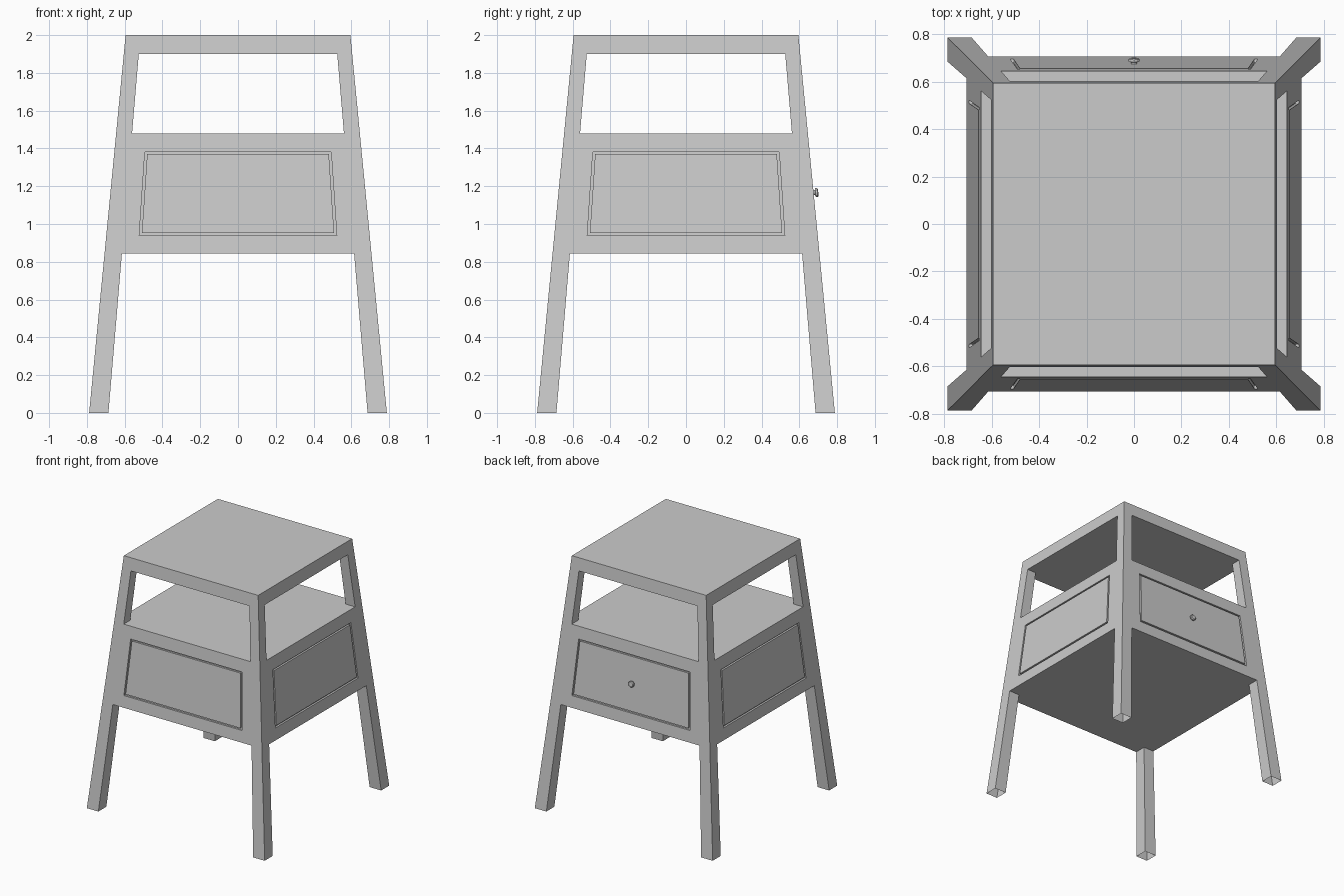
import bpy, bmesh, math
from mathutils import Matrix, Vector

if "Cube" in bpy.data.objects:
    bpy.data.objects.remove(bpy.data.objects["Cube"])

LEVELS = [0.0, 0.845, 1.48, 1.9, 2.0]


def outer(z):
    return 0.788 - 0.0965 * z


def inner(z):
    return 0.686 - 0.0845 * z


def finish(bm, name):
    bmesh.ops.remove_doubles(bm, verts=bm.verts, dist=1e-5)
    bmesh.ops.recalc_face_normals(bm, faces=bm.faces)
    mesh = bpy.data.meshes.new(name)
    bm.to_mesh(mesh)
    bm.free()
    ob = bpy.data.objects.new(name, mesh)
    bpy.context.collection.objects.link(ob)
    return ob


def ring(z0, z1, u0, u1, depth=0.0):
    # Trapezoid lying on (or sunk below) the sloping front side
    return [(s * u, -outer(z) + depth, z)
            for s, u, z in ((-1, u0, z0), (1, u0, z0), (1, u1, z1), (-1, u1, z1))]


def side_quads():
    quads = []
    # Leg fronts, and their inner cheeks where the side is open
    for i, (a, b) in enumerate(zip(LEVELS, LEVELS[1:])):
        for s in (-1, 1):
            quads.append([(s * inner(a), -outer(a), a), (s * outer(a), -outer(a), a),
                          (s * outer(b), -outer(b), b), (s * inner(b), -outer(b), b)])
            if i in (0, 2):
                quads.append([(s * inner(a), -outer(a), a), (s * inner(a), -inner(a), a),
                              (s * inner(b), -inner(b), b), (s * inner(b), -outer(b), b)])
    # Top rail
    quads.append(ring(1.9, 2.0, inner(1.9), inner(2.0)))
    # Drawer side with a narrow groove around a flush panel
    rings = [ring(0.845, 1.48, inner(0.845), inner(1.48)),
             ring(0.938, 1.382, 0.523, 0.493),
             ring(0.938, 1.382, 0.523, 0.493, 0.015),
             ring(0.952, 1.370, 0.509, 0.481, 0.015),
             ring(0.952, 1.370, 0.509, 0.481)]
    for r0, r1 in zip(rings, rings[1:]):
        for k in range(4):
            n = (k + 1) % 4
            quads.append([r0[k], r0[n], r1[n], r1[k]])
    quads.append(rings[-1])
    # Edge strips of the horizontal boards
    for z in LEVELS[1:]:
        i, o = inner(z), outer(z)
        quads.append([(-i, -o, z), (i, -o, z), (i, -i, z), (-i, -i, z)])
    # Corner of the top board
    i, o = inner(2.0), outer(2.0)
    quads.append([(i, -o, 2.0), (o, -o, 2.0), (o, -i, 2.0), (i, -i, 2.0)])
    return quads


# Table body: one side repeated around the four sides
bm = bmesh.new()
for k in range(4):
    turn = Matrix.Rotation(k * math.pi / 2, 3, 'Z')
    for quad in side_quads():
        bm.faces.new([bm.verts.new(turn @ Vector(p)) for p in quad])
# Board centres
for z in LEVELS[1:]:
    i = inner(z)
    bm.faces.new([bm.verts.new(p) for p in ((-i, -i, z), (i, -i, z), (i, i, z), (-i, i, z))])
finish(bm, "nightstand_body")

# Drawer knob: turned profile (radius, height) standing on the back side
profile = [(0.013, -0.004), (0.013, 0.007), (0.024, 0.010), (0.024, 0.020), (0.018, 0.025)]
SIDES = 12
bm = bmesh.new()
loops = [[bm.verts.new((r * math.cos(2 * math.pi * k / SIDES),
                        r * math.sin(2 * math.pi * k / SIDES), h)) for k in range(SIDES)]
         for r, h in profile]
for a, b in zip(loops, loops[1:]):
    for k in range(SIDES):
        n = (k + 1) % SIDES
        bm.faces.new((a[k], a[n], b[n], b[k]))
bm.faces.new(loops[0])
bm.faces.new(loops[-1])
knob = finish(bm, "drawer_knob")
knob.location = (0, outer(1.165), 1.165)
knob.rotation_euler = (-math.pi / 2 + math.atan(0.0965), 0, 0)
